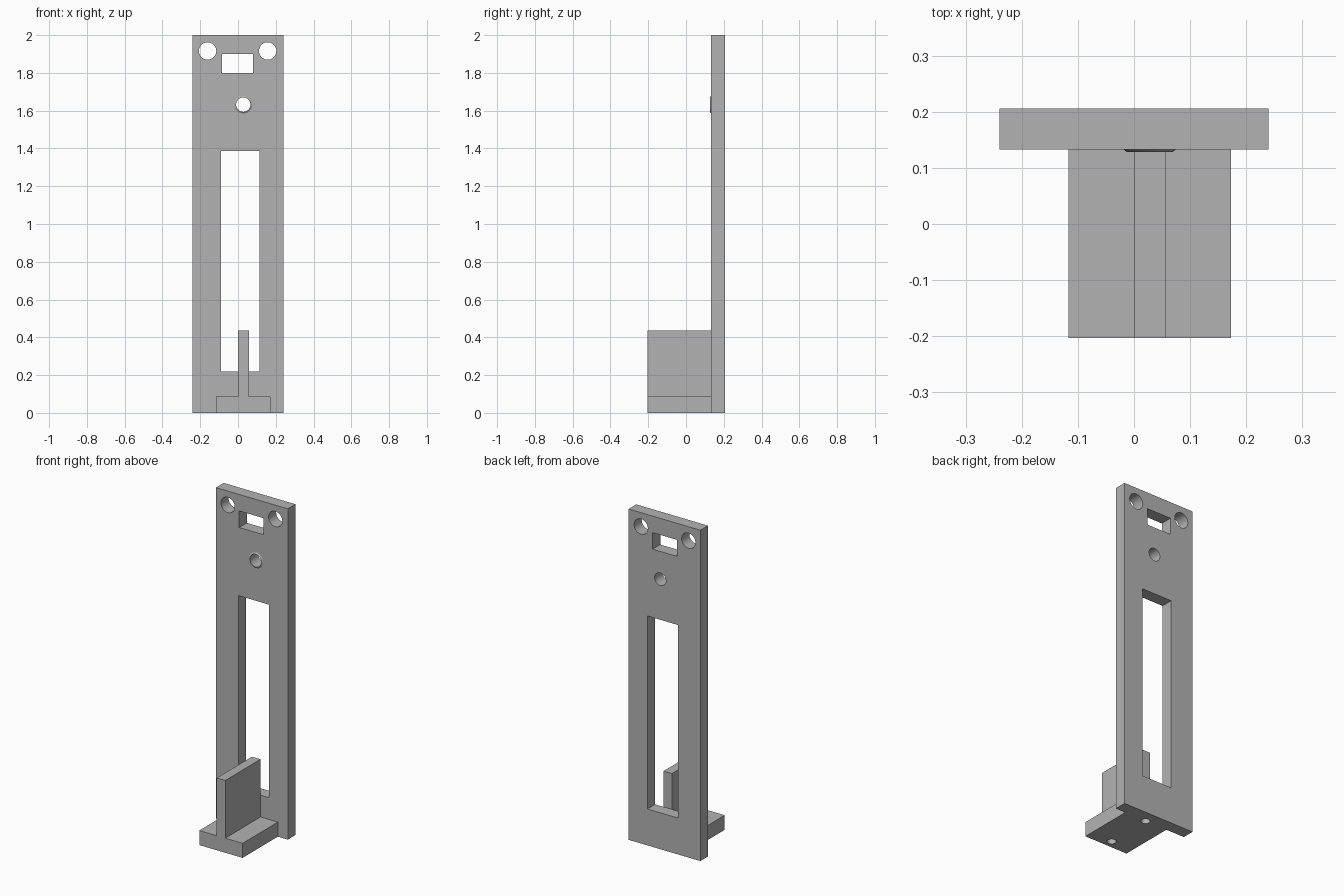
import bpy
import bmesh
import math
from mathutils import Matrix

cube = bpy.data.objects.get("Cube")
if cube:
    bpy.data.objects.remove(cube, do_unlink=True)

grey = bpy.data.materials.new("matte_grey")
grey.use_nodes = True
grey.diffuse_color = (0.45, 0.45, 0.45, 1)
grey.node_tree.nodes["Principled BSDF"].inputs["Base Color"].default_value = grey.diffuse_color

FRONT, BACK = 0.133, 0.206   # plate faces along y
RIB_X = 0.028                # centre line of the rib and its holes


def make_object(name, bm):
    bmesh.ops.recalc_face_normals(bm, faces=bm.faces)
    mesh = bpy.data.meshes.new(name)
    bm.to_mesh(mesh)
    bm.free()
    mesh.materials.append(grey)
    obj = bpy.data.objects.new(name, mesh)
    bpy.context.collection.objects.link(obj)
    return obj


def extrude_profile(name, points, y0, y1):
    """Extrude an x-z outline along y."""
    bm = bmesh.new()
    face = bm.faces.new([bm.verts.new((x, y0, z)) for x, z in points])
    side = bmesh.ops.extrude_face_region(bm, geom=[face])["geom"]
    verts = [v for v in side if isinstance(v, bmesh.types.BMVert)]
    bmesh.ops.translate(bm, verts=verts, vec=(0, y1 - y0, 0))
    return make_object(name, bm)


def box(name, x0, x1, y0, y1, z0, z1):
    return extrude_profile(name, [(x0, z0), (x1, z0), (x1, z1), (x0, z1)], y0, y1)


def cylinder(name, center, r1, r2, depth, along_y=True):
    """Cylinder or cone; r1 is the front (or bottom) radius."""
    bm = bmesh.new()
    turn = Matrix.Rotation(-math.pi / 2, 4, "X") if along_y else Matrix()
    bmesh.ops.create_cone(bm, cap_ends=True, segments=48, radius1=r1, radius2=r2,
                          depth=depth, matrix=Matrix.Translation(center) @ turn)
    return make_object(name, bm)


def combine(body, tool, operation):
    mod = body.modifiers.new(operation.lower(), "BOOLEAN")
    mod.operation = operation
    mod.solver = "EXACT"
    mod.object = tool
    bpy.context.view_layer.objects.active = body
    bpy.ops.object.modifier_apply(modifier=mod.name)
    bpy.data.objects.remove(tool, do_unlink=True)


# Upright plate
body = box("slotted_plate_bracket", -0.24, 0.24, FRONT, BACK, 0, 2)

# Foot with its upright rib: one inverted T, running into the plate
tee = [(-0.117, 0), (0.173, 0), (0.173, 0.088), (0.057, 0.088),
       (0.057, 0.437), (0, 0.437), (0, 0.088), (-0.117, 0.088)]
combine(body, extrude_profile("foot_and_rib", tee, -0.203, 0.17), "UNION")

# Low raised collar around the small hole
combine(body, cylinder("collar", (RIB_X, FRONT + 0.0025, 1.632), 0.04, 0.0615, 0.015), "UNION")

# Long slot and small rectangular window
combine(body, box("slot_cutter", -0.09, 0.114, FRONT, 0.3, 0.22, 1.387), "DIFFERENCE")
combine(body, box("window_cutter", -0.085, 0.079, 0.05, 0.3, 1.8, 1.9), "DIFFERENCE")

# Round holes through the plate
for x, z, r in [(-0.161, 1.916, 0.046), (0.157, 1.916, 0.046), (RIB_X, 1.632, 0.038)]:
    combine(body, cylinder("hole_cutter", (x, 0.17, z), r, r, 0.3), "DIFFERENCE")

# Blind screw holes in the underside
for y in (-0.155, 0.13):
    combine(body, cylinder("screw_cutter", (RIB_X, y, 0.05), 0.025, 0.025, 0.2, False), "DIFFERENCE")

# Smooth bores, crisp edges
bpy.ops.object.select_all(action="DESELECT")
body.select_set(True)
bpy.context.view_layer.objects.active = body
bpy.ops.object.shade_smooth_by_angle(angle=math.radians(20))
